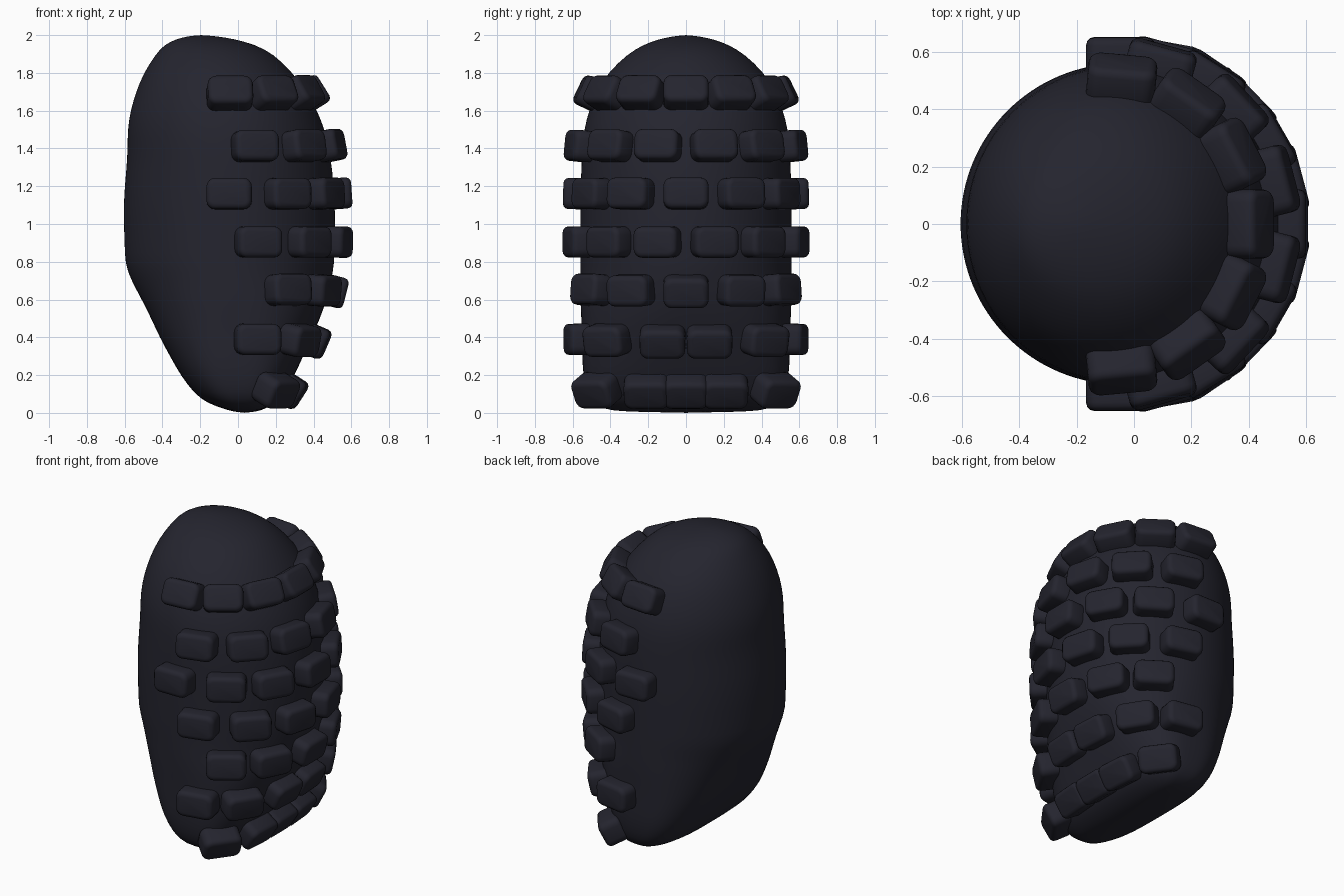
import bpy, bmesh, math
from mathutils import Vector, Matrix

cube = bpy.data.objects.get("Cube")
if cube:
    bpy.data.objects.remove(cube, do_unlink=True)

# One dark material for everything
dark = bpy.data.materials.new("dark_slate")
dark.use_nodes = True
COLOUR = (0.018, 0.018, 0.028, 1)
dark.diffuse_color = COLOUR
bsdf = dark.node_tree.nodes["Principled BSDF"]
bsdf.inputs["Base Color"].default_value = COLOUR
bsdf.inputs["Roughness"].default_value = 0.7

# Body sections: height, left x, right x, half depth
SECTIONS = [
    (0.008, -0.03, 0.10, 0.36), (0.02, -0.07, 0.14, 0.43),
    (0.05, -0.16, 0.20, 0.49), (0.10, -0.23, 0.245, 0.525),
    (0.20, -0.305, 0.30, 0.545), (0.30, -0.36, 0.345, 0.55),
    (0.40, -0.415, 0.39, 0.55), (0.50, -0.46, 0.435, 0.555),
    (0.60, -0.51, 0.47, 0.56), (0.70, -0.565, 0.495, 0.56),
    (0.79, -0.60, 0.51, 0.56), (0.90, -0.60, 0.515, 0.56),
    (1.10, -0.61, 0.515, 0.56), (1.30, -0.59, 0.50, 0.555),
    (1.40, -0.585, 0.48, 0.55), (1.50, -0.585, 0.46, 0.54),
    (1.60, -0.57, 0.42, 0.515), (1.70, -0.54, 0.365, 0.475),
    (1.80, -0.50, 0.29, 0.415), (1.90, -0.435, 0.19, 0.31),
    (1.95, -0.39, 0.09, 0.225), (1.98, -0.325, -0.02, 0.14),
    (1.995, -0.26, -0.12, 0.06),
]


def section(z):
    """Interpolated left, right and half depth at a height."""
    for a, b in zip(SECTIONS, SECTIONS[1:]):
        if z <= b[0]:
            f = (z - a[0]) / (b[0] - a[0])
            return [p + (q - p) * f for p, q in zip(a[1:], b[1:])]
    return SECTIONS[-1][1:]


def surface(angle, z):
    """Point on the body; the section gets squarer towards the bottom."""
    left, right, depth = section(z)
    n = 2 + max(0, min(1, (0.7 - z) / 0.5))
    power = lambda v: math.copysign(abs(v) ** (2 / n), v)
    return Vector(((left + right) / 2 + (right - left) / 2 * power(math.cos(angle)),
                   depth * power(math.sin(angle)), z))


def add_object(name, mesh):
    ob = bpy.data.objects.new(name, mesh)
    bpy.context.collection.objects.link(ob)
    return ob


# Body: lofted rings closed by a point at each end
SIDES = 64
bm = bmesh.new()
rings = [[bm.verts.new(surface(2 * math.pi * i / SIDES, s[0])) for i in range(SIDES)]
         for s in SECTIONS]
for low, high in zip(rings, rings[1:]):
    for i in range(SIDES):
        j = (i + 1) % SIDES
        bm.faces.new((low[i], low[j], high[j], high[i]))
for ring, tip in ((rings[0], (0.035, 0, 0)), (rings[-1], (-0.195, 0, 2.0))):
    v = bm.verts.new(tip)
    for i in range(SIDES):
        bm.faces.new((ring[i], ring[(i + 1) % SIDES], v))
bmesh.ops.recalc_face_normals(bm, faces=bm.faces)
for f in bm.faces:
    f.smooth = True
body_mesh = bpy.data.meshes.new("body")
bm.to_mesh(body_mesh)
bm.free()
body_mesh.materials.append(dark)
body = add_object("body", body_mesh)
sub = body.modifiers.new("smooth", 'SUBSURF')
sub.levels = sub.render_levels = 1

# Plate: rounded block shared by every plate, x along, y up, z outward
bm = bmesh.new()
bmesh.ops.create_cube(bm, size=1)
bmesh.ops.scale(bm, vec=(0.24, 0.165, 0.14), verts=bm.verts)
upright = [e for e in bm.edges
           if abs(e.verts[0].co.z - e.verts[1].co.z) > 0.1]
bmesh.ops.bevel(bm, geom=upright, offset=0.045, segments=4, profile=0.5,
                affect='EDGES')
rim = [e for e in bm.edges if abs(e.verts[0].co.z - e.verts[1].co.z) < 0.01
       and len({round(f.normal.z) for f in e.link_faces}) == 2]
bmesh.ops.bevel(bm, geom=rim, offset=0.028, segments=3, profile=0.5,
                affect='EDGES')
for f in bm.faces:
    f.smooth = True
plate_mesh = bpy.data.meshes.new("plate")
bm.to_mesh(plate_mesh)
bm.free()
plate_mesh.materials.append(dark)

# Plate rows: height and angles in degrees round the body from +x
ROWS = [
    (1.68, (-85, -56, -28, 0, 28, 56, 85)),
    (1.41, (-75, -44, -15, 15, 44, 75)),
    (1.16, (-90, -58, -30, 0, 30, 58, 90)),
    (0.905, (-75, -44, -15, 15, 44, 75)),
    (0.65, (-58, -29, 0, 29, 58)),
    (0.39, (-79, -42, -8, 8, 42, 79)),
    (0.13, (-54, -14, 0, 14, 54)),
]
for r, (z, angles) in enumerate(ROWS, 1):
    for k, deg in enumerate(angles, 1):
        a = math.radians(deg)
        along = (surface(a + 0.06, z) - surface(a - 0.06, z)).normalized()
        rise = surface(a, z + 0.07) - surface(a, z - 0.07)
        out = along.cross(rise).normalized()
        up = out.cross(along)
        ob = add_object(f"plate_row{r}_{k}", plate_mesh)
        rot = Matrix((along, up, out)).transposed().to_4x4()
        ob.matrix_world = Matrix.Translation(surface(a, z) + out * 0.022) @ rot
